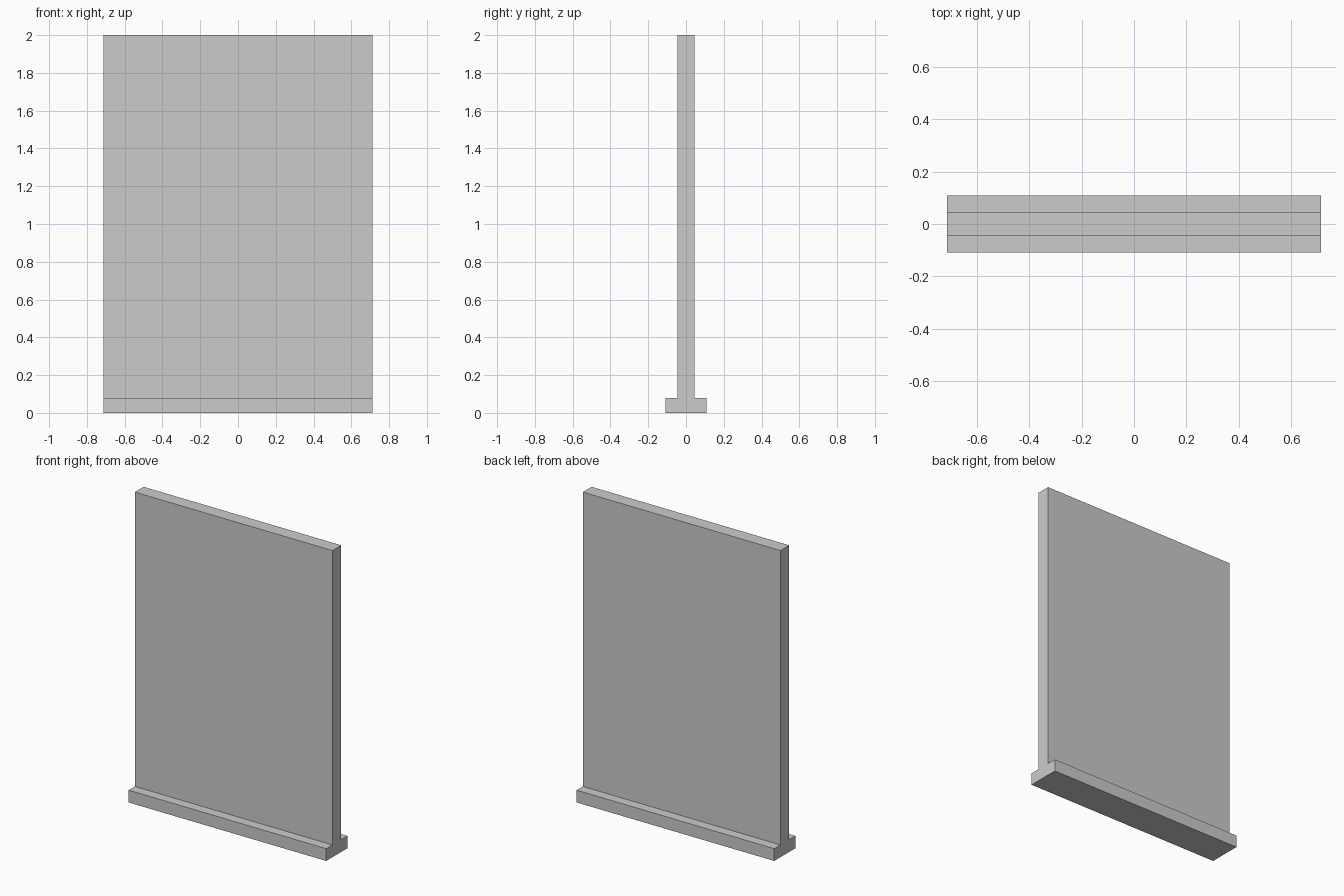
import bpy, bmesh

if "Cube" in bpy.data.objects:
    bpy.data.objects.remove(bpy.data.objects["Cube"])

HALF_LENGTH = 0.713
FOOT_Y, FOOT_Z = 0.109, 0.08
WALL_Y, WALL_Z = 0.045, 2.0

# Inverted-T cross-section: one half, mirrored in y
half = [(FOOT_Y, 0), (FOOT_Y, FOOT_Z), (WALL_Y, FOOT_Z), (WALL_Y, WALL_Z)]
profile = half + [(-y, z) for y, z in reversed(half)]

# Extrude the section along x
bm = bmesh.new()
end = bm.faces.new([bm.verts.new((-HALF_LENGTH, y, z)) for y, z in profile])
result = bmesh.ops.extrude_face_region(bm, geom=[end], use_keep_orig=True)
moved = [g for g in result["geom"] if isinstance(g, bmesh.types.BMVert)]
bmesh.ops.translate(bm, verts=moved, vec=(2 * HALF_LENGTH, 0, 0))
bmesh.ops.recalc_face_normals(bm, faces=bm.faces)

# Wall panel with its foot
mesh = bpy.data.meshes.new("wall_panel")
bm.to_mesh(mesh)
bm.free()
bpy.context.collection.objects.link(bpy.data.objects.new("wall_panel", mesh))
